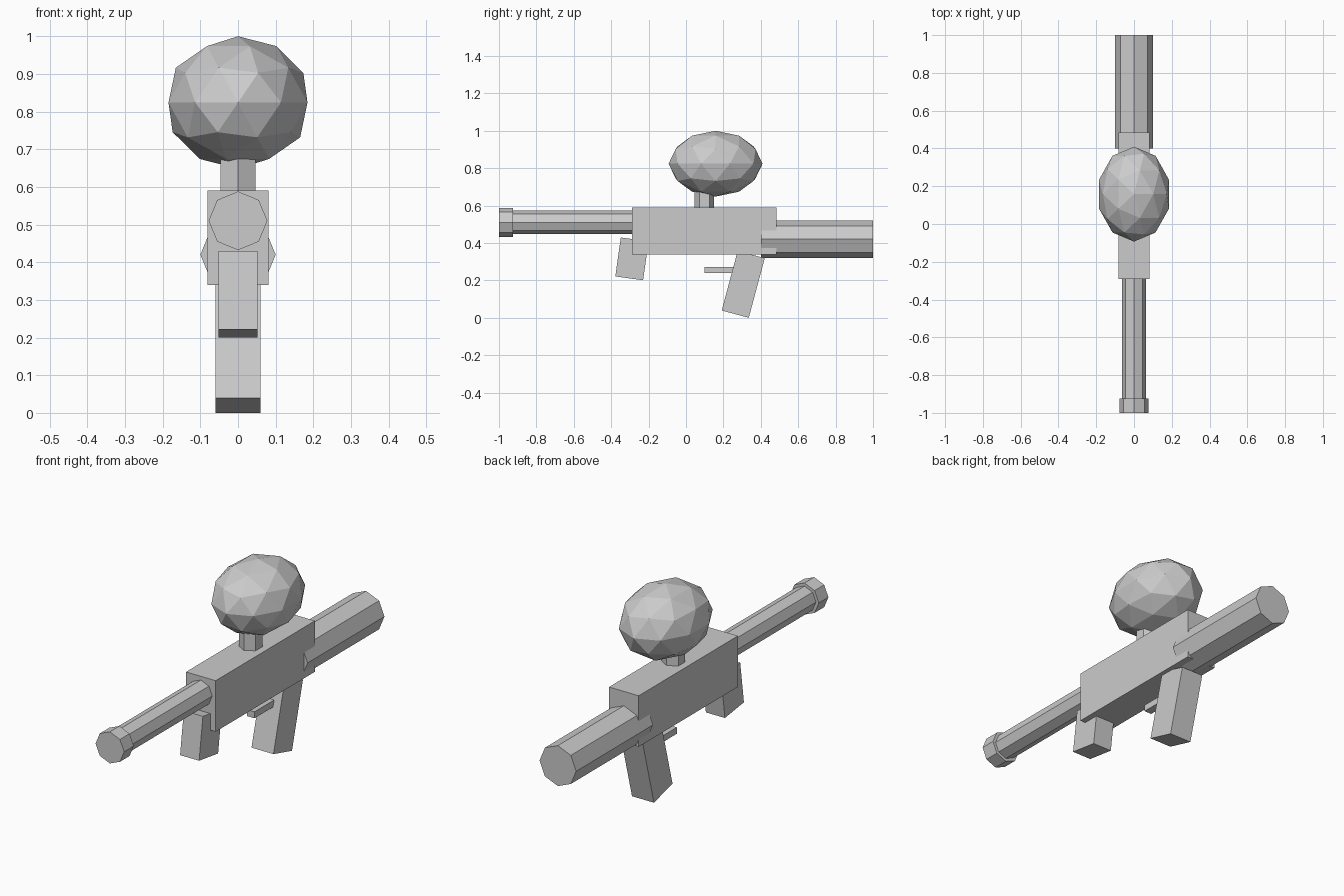
import bpy
from math import radians

if "Cube" in bpy.data.objects:
    bpy.data.objects.remove(bpy.data.objects["Cube"])


def box(name, center, size, tilt=0):
    bpy.ops.mesh.primitive_cube_add(size=1, location=center, rotation=(radians(tilt), 0, 0))
    ob = bpy.context.object
    ob.name = name
    ob.scale = size
    return ob


def tube(name, radius, y0, y1, z, sides=8):
    # closed prism lying along y
    bpy.ops.mesh.primitive_cylinder_add(vertices=sides, radius=radius, depth=y1 - y0,
                                        location=(0, (y0 + y1) / 2, z),
                                        rotation=(radians(90), 0, 0))
    bpy.context.object.name = name


# main body
box("body", (0, 0.0975, 0.465), (0.162, 0.775, 0.252))

# barrel, muzzle ring and rear air tank
tube("barrel", 0.0625, -0.94, -0.25, 0.51)
tube("muzzle", 0.078, -1.0, -0.925, 0.51)
tube("air_tank", 0.1, 0.4, 1.0, 0.42)

# slanted grips and trigger
box("rear_grip", (0, 0.306, 0.179), (0.12, 0.15, 0.33), -15)
box("front_grip", (0, -0.289, 0.315), (0.104, 0.15, 0.21), -8)
box("trigger", (0, 0.19, 0.256), (0.04, 0.18, 0.032))

# hexagonal feed neck
bpy.ops.mesh.primitive_cylinder_add(vertices=6, radius=0.053, depth=0.14, location=(0, 0.098, 0.63))
bpy.context.object.name = "feed_neck"

# faceted hopper
bpy.ops.mesh.primitive_ico_sphere_add(subdivisions=2, radius=1, location=(0, 0.158, 0.824))
hopper = bpy.context.object
hopper.name = "hopper"
hopper.scale = (0.194, 0.251, 0.176)
